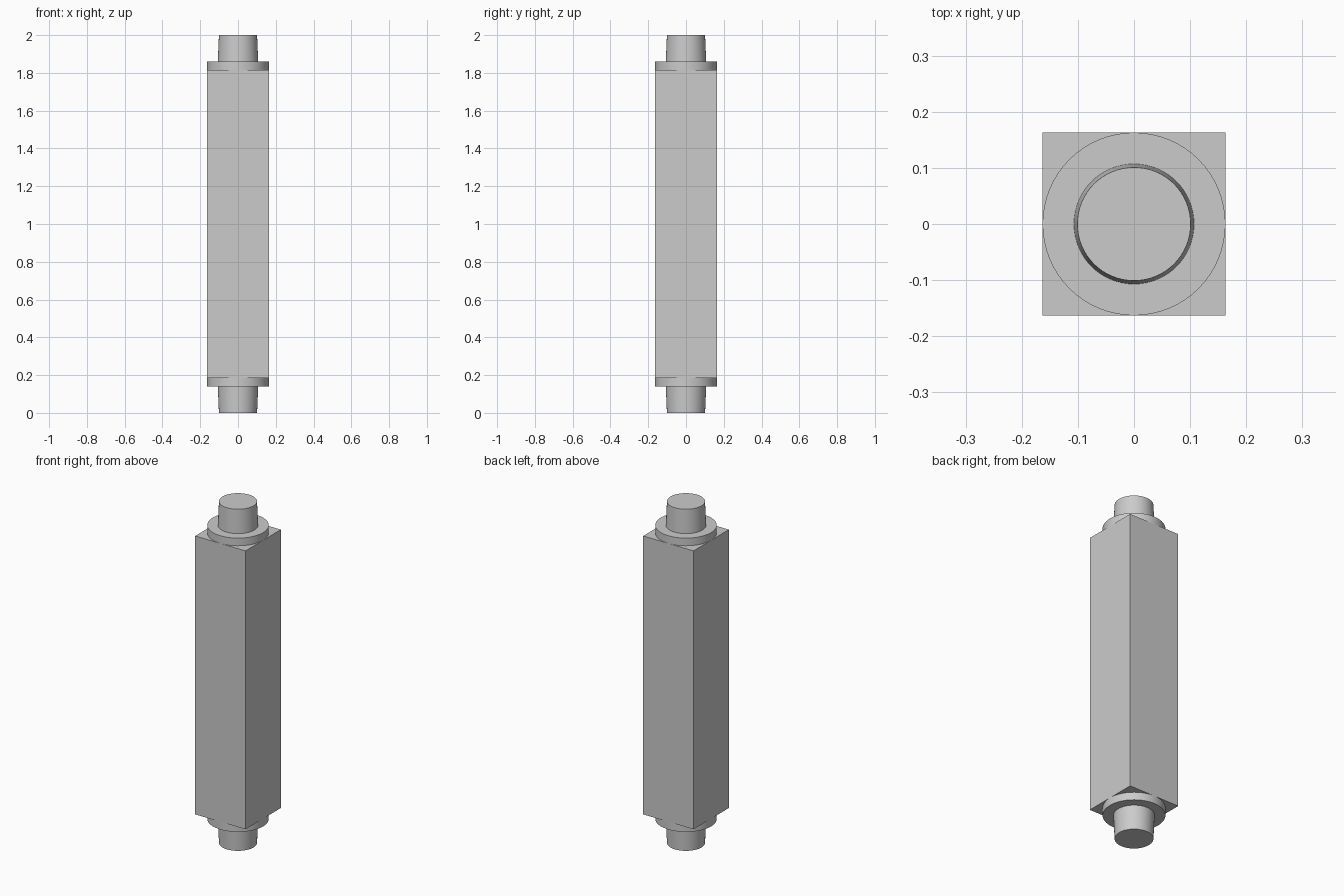
import bpy
import bmesh
from mathutils import Matrix

cube = bpy.data.objects.get("Cube")
if cube:
    bpy.data.objects.remove(cube, do_unlink=True)

HALF = 0.163           # half width of the square body
BODY_TOP = 1.815
COLLAR_TOP = 1.86
TOP = 2.0
MIDDLE = 1.0

grey = bpy.data.materials.new("plain grey")
grey.use_nodes = True
colour = (0.6, 0.6, 0.6, 1)
grey.diffuse_color = colour
grey.node_tree.nodes["Principled BSDF"].inputs["Base Color"].default_value = colour


def finish(name, bm, smooth=False):
    mesh = bpy.data.meshes.new(name)
    bmesh.ops.recalc_face_normals(bm, faces=bm.faces)
    bm.to_mesh(mesh)
    bm.free()
    mesh.materials.append(grey)
    obj = bpy.data.objects.new(name, mesh)
    bpy.context.collection.objects.link(obj)
    if smooth:
        bpy.ops.object.select_all(action="DESELECT")
        obj.select_set(True)
        bpy.context.view_layer.objects.active = obj
        bpy.ops.object.shade_smooth_by_angle()
    return obj


def round_part(name, inner_z, outer_z, inner_r, outer_r, side):
    """Round section measured at the upper end; side -1 mirrors it to the lower end."""
    bm = bmesh.new()
    bmesh.ops.create_cone(bm, cap_ends=True, segments=64, radius1=inner_r,
                          radius2=outer_r, depth=outer_z - inner_z)
    bmesh.ops.translate(bm, verts=bm.verts,
                        vec=(0, 0, (inner_z + outer_z) / 2 - MIDDLE))
    if side < 0:
        bmesh.ops.scale(bm, verts=bm.verts, vec=(1, 1, -1))
    bmesh.ops.translate(bm, verts=bm.verts, vec=(0, 0, MIDDLE))
    finish(name, bm, smooth=True)


# Square body
bm = bmesh.new()
size = Matrix.Diagonal((2 * HALF, 2 * HALF, 2 * (BODY_TOP - MIDDLE), 1))
bmesh.ops.create_cube(bm, size=1, matrix=Matrix.Translation((0, 0, MIDDLE)) @ size)
finish("square_body", bm)

# Round collar and tapered peg at each end
for label, side in (("upper", 1), ("lower", -1)):
    round_part(label + "_collar", BODY_TOP, COLLAR_TOP, HALF, HALF, side)
    round_part(label + "_peg", COLLAR_TOP, TOP, 0.107, 0.101, side)
